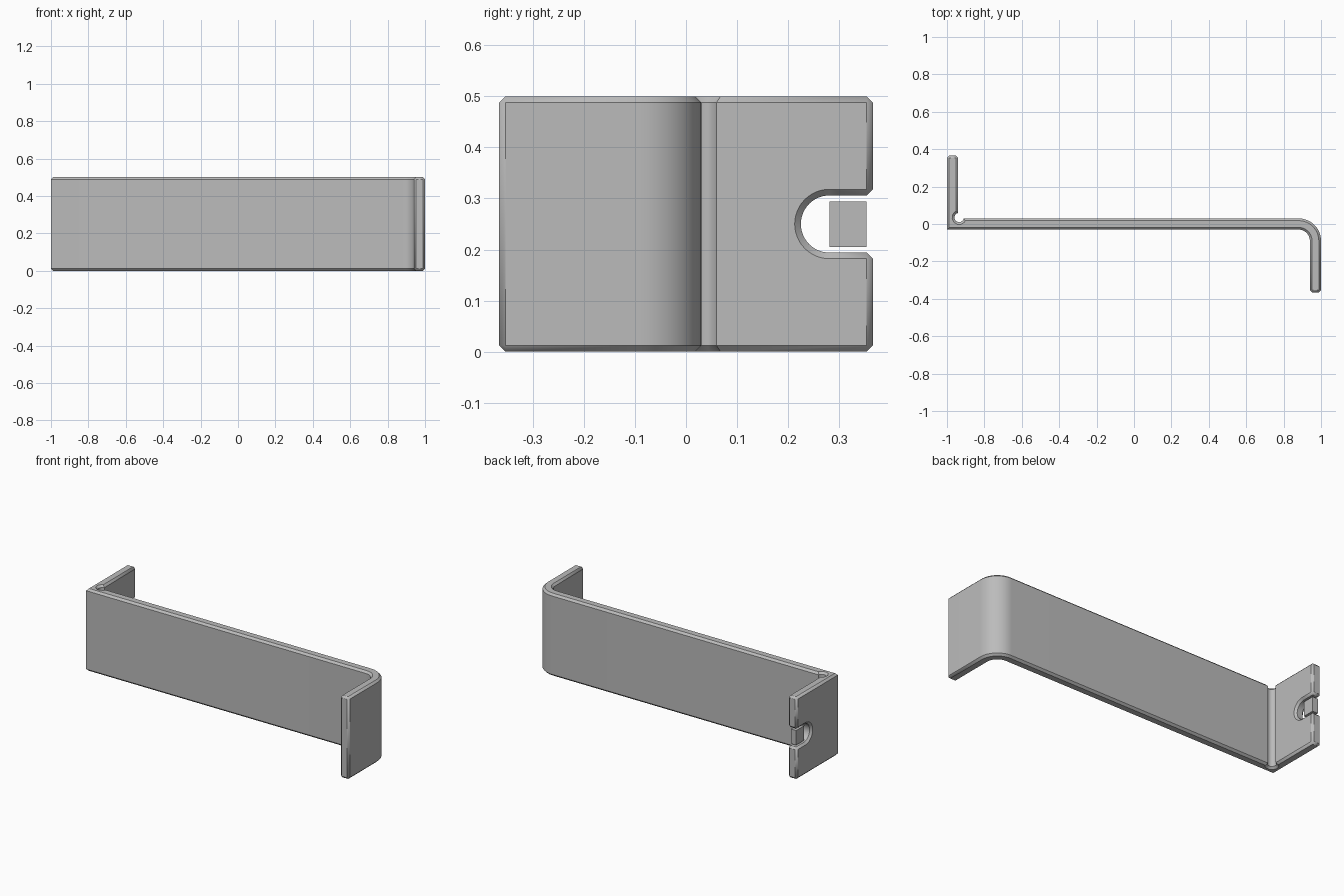
import bpy, bmesh
from math import sin, cos, radians
from mathutils import Vector

HEIGHT, END, CHAMFER = 0.5, 0.366, 0.012
HALF = 0.03                       # half the sheet thickness
INNER_X = -1 + 2 * HALF           # inner face of the rear flange

default = bpy.data.objects.get("Cube")
if default:
    bpy.data.objects.remove(default, do_unlink=True)

metal = bpy.data.materials.new("plain_grey")
metal.use_nodes = True
grey = (0.5, 0.5, 0.5, 1)
metal.diffuse_color = grey
metal.node_tree.nodes["Principled BSDF"].inputs["Base Color"].default_value = grey


def arc(cx, cy, r, start, stop, n):
    angles = [radians(start + (stop - start) * i / n) for i in range(n + 1)]
    return [(cx + r * cos(a), cy + r * sin(a)) for a in angles]


def make_object(name, bm):
    bmesh.ops.recalc_face_normals(bm, faces=bm.faces)
    mesh = bpy.data.meshes.new(name)
    bm.to_mesh(mesh)
    bm.free()
    mesh.materials.append(metal)
    obj = bpy.data.objects.new(name, mesh)
    bpy.context.collection.objects.link(obj)
    return obj


# Z-shaped strip: front flange, wide bend, long web, relief groove, rear flange
profile = [(1 - 2 * HALF, -END), (1, -END)]
profile += arc(0.88, -0.09, 0.12, 0, 90, 16)
profile += arc(-0.935, 0.035, 0.0255, 349, 101, 8)
profile += [(INNER_X, END), (-1, END), (-1, -HALF)]
profile += arc(0.88, -0.09, 0.06, 90, 0, 16)

bm = bmesh.new()
base = bm.faces.new([bm.verts.new((x, y, 0)) for x, y in profile])
top = bmesh.ops.extrude_face_region(bm, geom=[base], use_keep_orig=True)["geom"]
for v in top:
    if isinstance(v, bmesh.types.BMVert):
        v.co.z = HEIGHT
bmesh.ops.recalc_face_normals(bm, faces=bm.faces)


def is_chamfered(edge):
    a, b = (v.co for v in edge.verts)
    return abs(a.z - b.z) < 0.001 or abs(a.y) > END - 0.001


bmesh.ops.bevel(bm, geom=[e for e in bm.edges if is_chamfered(e)],
                offset=CHAMFER, segments=1, profile=0.5, affect='EDGES')
bracket = make_object("bent_bracket", bm)

# Rounded slot cutter, flared at both faces and at the mouth
SLOT_Y, SLOT_Z, SLOT_R, OVER = 0.281, HEIGHT / 2, 0.056, 0.01
bm = bmesh.new()
rings = []
for x, flare in ((-1 - OVER, CHAMFER + OVER), (-1 + CHAMFER, 0),
                 (INNER_X - CHAMFER, 0), (INNER_X + OVER, CHAMFER + OVER)):
    r = SLOT_R + flare
    outline = arc(SLOT_Y, SLOT_Z, r, 90, 270, 24)
    mouth = END - CHAMFER
    outline += [(mouth, SLOT_Z - r), (mouth + 0.03, SLOT_Z - r - 0.03),
                (mouth + 0.03, SLOT_Z + r + 0.03), (mouth, SLOT_Z + r)]
    rings.append([bm.verts.new((x, y, z)) for y, z in outline])
for a, b in zip(rings, rings[1:]):
    for i in range(len(a)):
        j = (i + 1) % len(a)
        bm.faces.new((a[i], a[j], b[j], b[i]))
bm.faces.new(rings[0])
bm.faces.new(rings[-1])
cutter = make_object("slot_cutter", bm)
cutter.hide_render = True

cut = bracket.modifiers.new("slot", 'BOOLEAN')
cut.operation, cut.solver, cut.object = 'DIFFERENCE', 'EXACT', cutter
bpy.ops.object.select_all(action='DESELECT')
bracket.select_set(True)
bpy.context.view_layer.objects.active = bracket
bpy.ops.object.modifier_apply(modifier=cut.name)
bpy.data.objects.remove(cutter, do_unlink=True)
bpy.ops.object.shade_smooth_by_angle(angle=radians(40))

# Small plain block sitting in the slot mouth
low = Vector((-1 + CHAMFER, SLOT_Y, 0.205))
high = Vector((INNER_X - CHAMFER, END - CHAMFER, 0.294))
bm = bmesh.new()
bmesh.ops.create_cube(bm, size=1)
for v in bm.verts:
    v.co = (low + high) / 2 + v.co * (high - low)
make_object("slot_block", bm)
